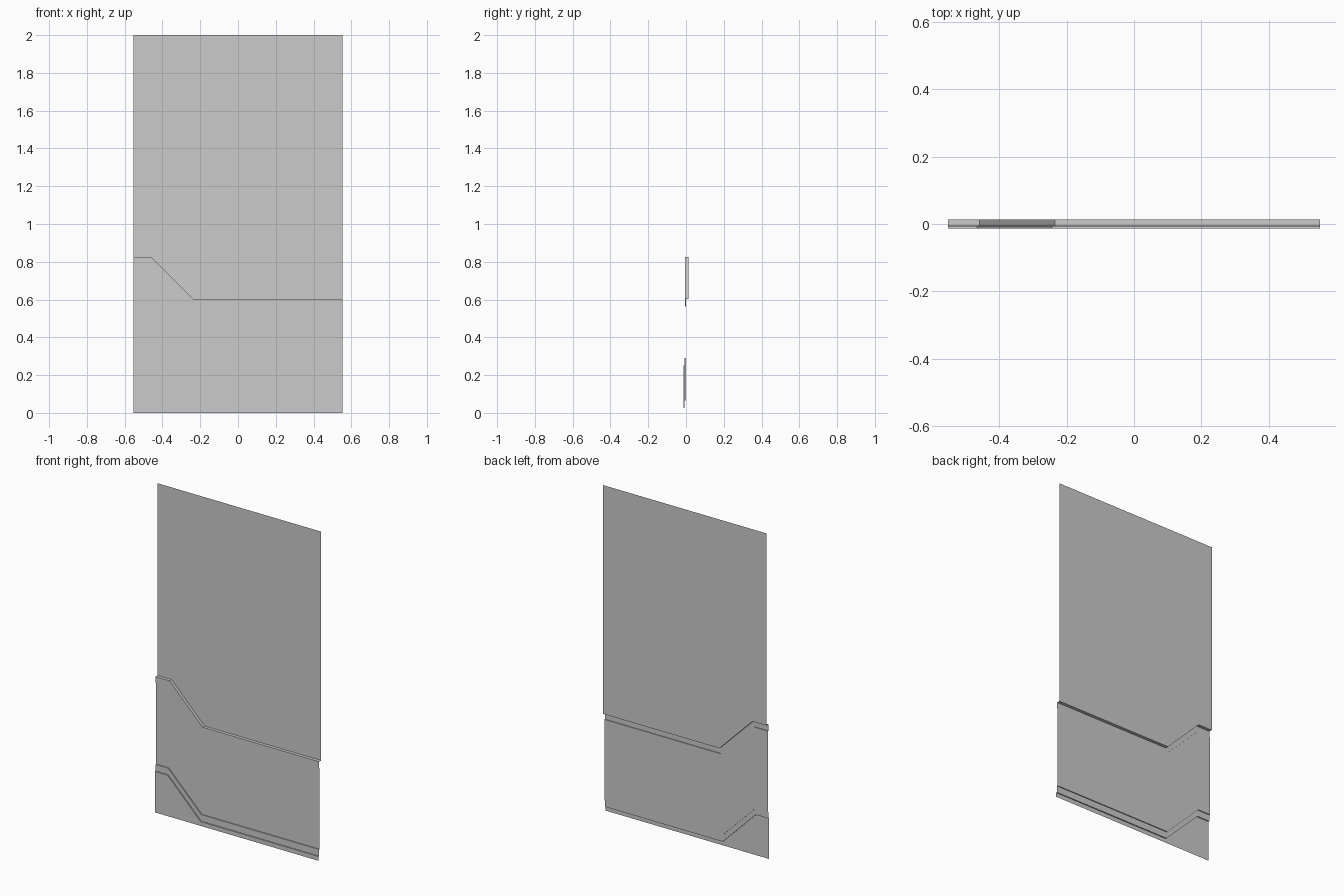
import bpy, bmesh

if "Cube" in bpy.data.objects:
    bpy.data.objects.remove(bpy.data.objects["Cube"])

HALF = 0.553          # half width of the cladding
RISE = 0.224          # height gained by the stepped outline


def outline(kx, z):
    """Zigzag outline: raised on the left, 45 degree slope, level to the right."""
    return [(-HALF, z + RISE), (kx - RISE, z + RISE), (kx, z), (HALF, z)]


def level(kx, z):
    return [(-HALF, z), (kx - RISE, z), (kx, z), (HALF, z)]


def sheet(name, rows):
    """Open skin lofted through rows of (outline, depth)."""
    bm = bmesh.new()
    grid = [[bm.verts.new((x, y, z)) for x, z in pts] for pts, y in rows]
    for upper, lower in zip(grid, grid[1:]):
        for i in range(3):
            bm.faces.new((lower[i], lower[i + 1], upper[i + 1], upper[i]))
    me = bpy.data.meshes.new(name)
    bm.to_mesh(me)
    bm.free()
    ob = bpy.data.objects.new(name, me)
    bpy.context.collection.objects.link(ob)


K1, K2 = -0.235, -0.243
Y_TOP, Y_TRIM, Y_MID, Y_LOW, Y_BASE = 0.0138, -0.006, -0.001, -0.007, -0.0138
Z1, Z2, BAND = 0.602, 0.066, 0.04

# Upper wall, set furthest back
sheet("upper_panel", [(level(K1, 2.0), Y_TOP), (outline(K1, Z1), Y_TOP)])
# Projecting rail: ledge, face, and return to the middle wall
sheet("upper_rail", [(outline(K1, Z1), Y_TOP), (outline(K1, Z1), Y_TRIM),
                     (outline(K1, Z1 - BAND), Y_TRIM),
                     (outline(K1, Z1 - BAND), Y_MID)])
# Middle wall between the rails
sheet("middle_panel", [(outline(K1, Z1 - BAND), Y_MID), (outline(K2, Z2), Y_MID)])
# Lower rail: two forward steps
sheet("lower_rail", [(outline(K2, Z2), Y_MID), (outline(K2, Z2), Y_LOW),
                     (outline(K2, Z2 - BAND), Y_LOW),
                     (outline(K2, Z2 - BAND), Y_BASE)])
# Base skirting down to the floor
sheet("base_panel", [(outline(K2, Z2 - BAND), Y_BASE), (level(K2, 0.0), Y_BASE)])
